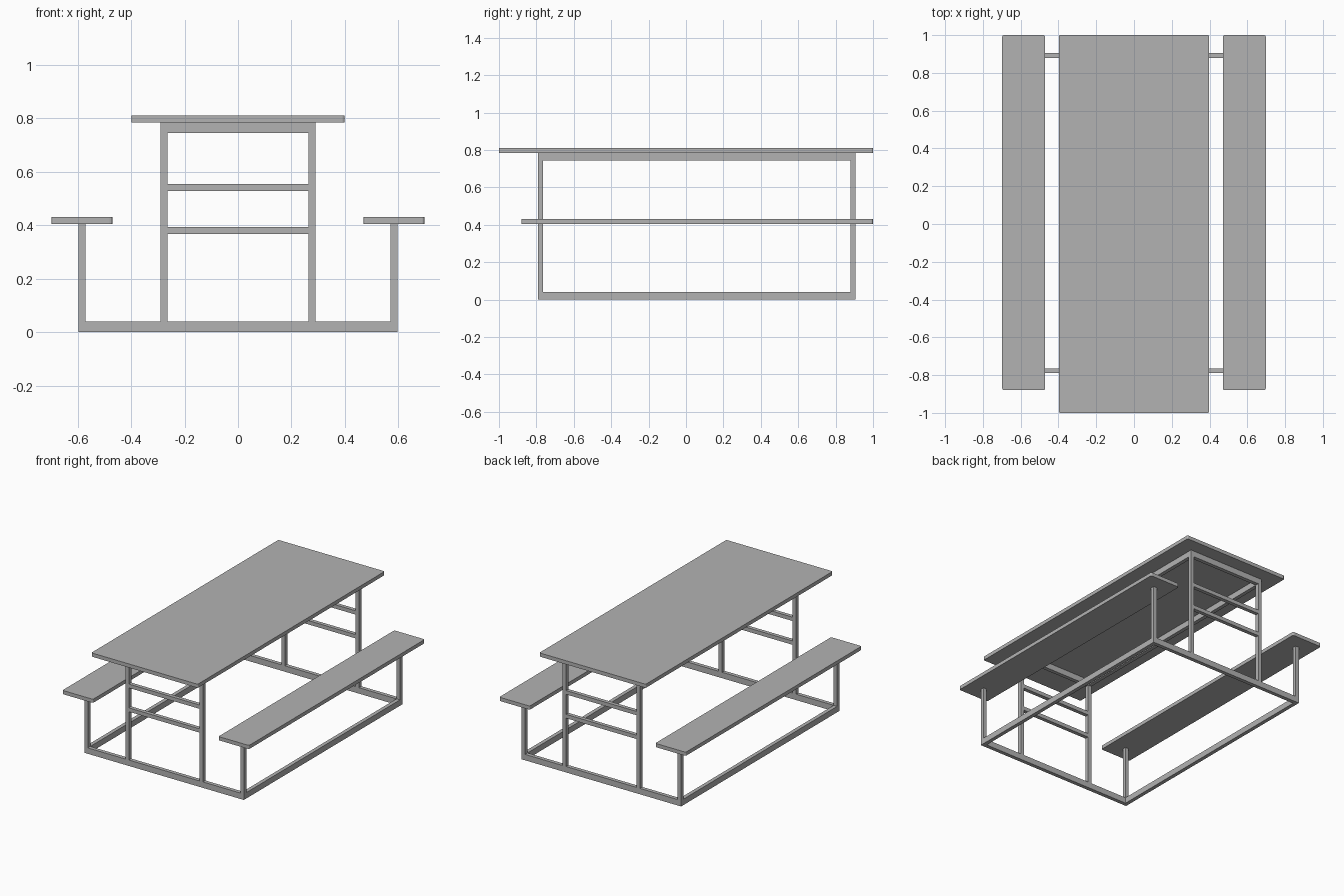
import bpy
import bmesh
from mathutils import Matrix, Vector

cube = bpy.data.objects.get("Cube")
if cube:
    bpy.data.objects.remove(cube, do_unlink=True)

grey = bpy.data.materials.new("grey")
grey.use_nodes = True
GREY = (0.45, 0.45, 0.45, 1)
grey.diffuse_color = GREY
grey.node_tree.nodes["Principled BSDF"].inputs["Base Color"].default_value = GREY


def box(name, x, y, z, corner=0):
    """Box from (min, max) spans, with optional rounded upright edges."""
    lo, hi = (Vector(p) for p in zip(x, y, z))
    bm = bmesh.new()
    bmesh.ops.create_cube(bm, size=1, matrix=Matrix.LocRotScale(
        (lo + hi) / 2, None, hi - lo))
    if corner:
        upright = [e for e in bm.edges
                   if abs(e.verts[0].co.z - e.verts[1].co.z) > 1e-4]
        bmesh.ops.bevel(bm, geom=upright, offset=corner, segments=3,
                        profile=0.5, affect='EDGES')
    mesh = bpy.data.meshes.new(name)
    bm.to_mesh(mesh)
    bm.free()
    mesh.materials.append(grey)
    ob = bpy.data.objects.new(name, mesh)
    bpy.context.collection.objects.link(ob)
    return ob


T = 0.026                       # tube width
FRONT, BACK = -0.79, 0.905      # frame ends
BASE, OUT, INN = 0.04, 0.597, 0.29
SEAT, TOP, RAIL = 0.405, 0.785, 0.745

# Boards
box("table_top", (-0.398, 0.398), (-1, 1), (TOP, 0.81), 0.008)
for side, s in (("left", 1), ("right", -1)):
    def span(a, b):
        return sorted((s * a, s * b))

    box(f"{side}_bench_seat", span(0.47, 0.698), (-0.88, 1), (SEAT, 0.43), 0.01)
    # Long rails between the end frames
    box(f"{side}_base_rail", span(OUT - T, OUT), (FRONT + T, BACK - T), (0, BASE))
    box(f"{side}_top_rail", span(INN - T, INN), (FRONT + T, BACK - T), (RAIL, TOP))
    # Uprights
    for end, y in (("front", FRONT), ("back", BACK - T)):
        box(f"{end}_{side}_bench_leg", span(OUT - T, OUT), (y, y + T), (BASE, SEAT))
        box(f"{end}_{side}_table_leg", span(INN - T, INN), (y, y + T), (BASE, TOP))

# Cross bars of each end frame
for end, y in (("front", FRONT), ("back", BACK - T)):
    depth = (y, y + T)
    inside = (T - INN, INN - T)
    box(f"{end}_base_bar", (-OUT, OUT), depth, (0, BASE))
    box(f"{end}_top_bar", inside, depth, (RAIL, TOP))
    for place, z in (("lower", 0.367), ("upper", 0.528)):
        box(f"{end}_{place}_rung", inside, depth, (z, z + T))
